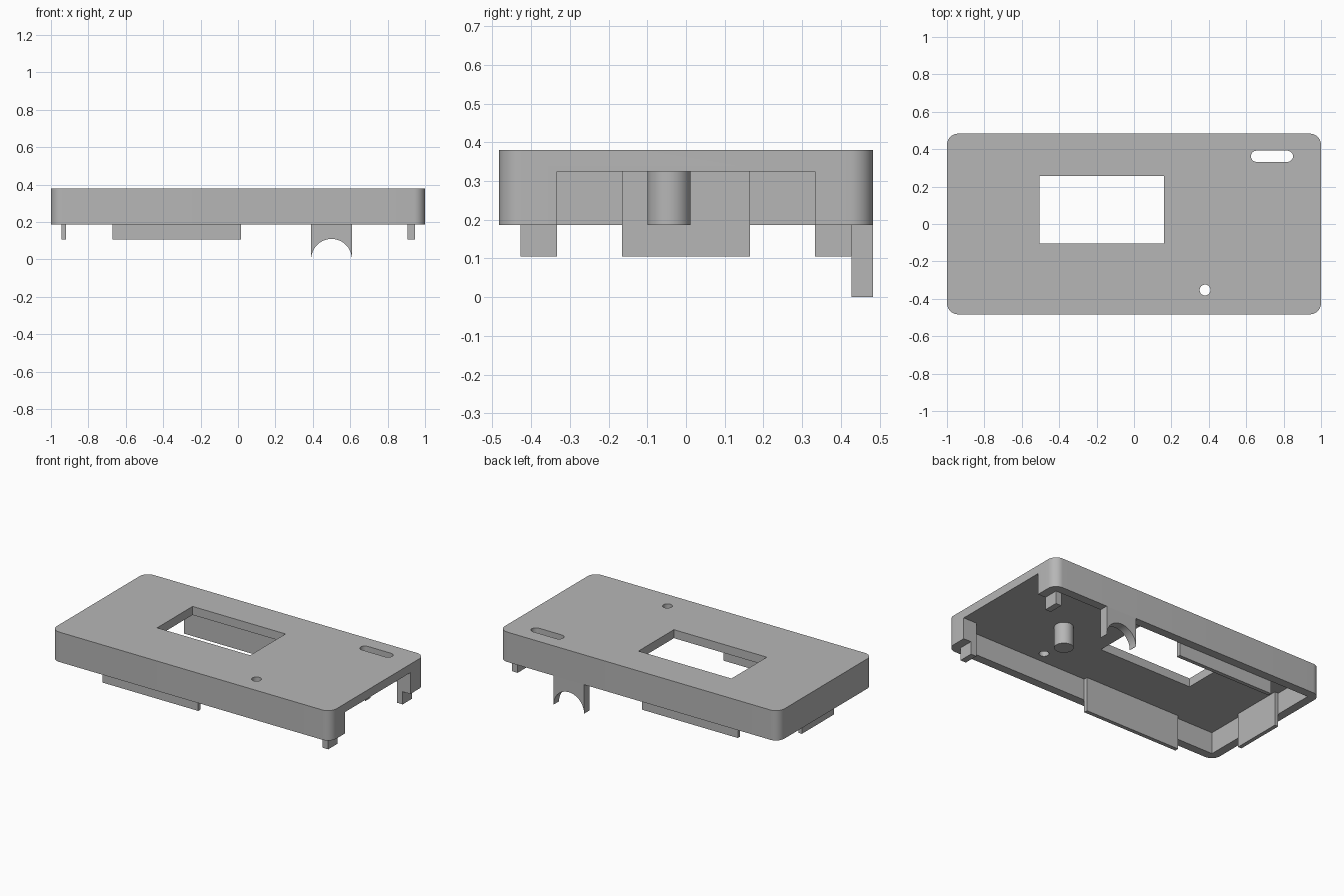
import bpy, bmesh
from math import sin, cos, pi, radians

cube = bpy.data.objects.get("Cube")
if cube:
    bpy.data.objects.remove(cube, do_unlink=True)

# One grey plastic
GREY = (0.47, 0.47, 0.47, 1)
mat = bpy.data.materials.new("grey plastic")
mat.diffuse_color = GREY
mat.use_nodes = True
mat.node_tree.nodes["Principled BSDF"].inputs["Base Color"].default_value = GREY

HX, HY = 1.0, 0.483          # half size of the shell
IX, IY = 0.945, 0.428        # half size of the cavity
RIM, CEIL, TOP = 0.187, 0.325, 0.38
TAB_Z = 0.105                # lower end of the locating tabs
OPEN_Y = 0.333               # half width of the end opening


def arc(cx, cy, r, start, end, n):
    angles = [radians(start + (end - start) * i / n) for i in range(n + 1)]
    return [(cx + r * cos(a), cy + r * sin(a)) for a in angles]


def rounded(x0, x1, y0, y1, r, n=10):
    return (arc(x1 - r, y1 - r, r, 0, 90, n) + arc(x0 + r, y1 - r, r, 90, 180, n)
            + arc(x0 + r, y0 + r, r, 180, 270, n) + arc(x1 - r, y0 + r, r, 270, 360, n))


def rect(x0, x1, y0, y1):
    return [(x0, y0), (x1, y0), (x1, y1), (x0, y1)]


def prism(name, outline, lo, hi, axis="z"):
    """Extrude an outline along z, or an x-z outline along y."""
    bm = bmesh.new()
    place = (lambda u, v: (u, v, lo)) if axis == "z" else (lambda u, v: (u, lo, v))
    face = bm.faces.new([bm.verts.new(place(u, v)) for u, v in outline])
    out = bmesh.ops.extrude_face_region(bm, geom=[face])
    offset = (0, 0, hi - lo) if axis == "z" else (0, hi - lo, 0)
    bmesh.ops.translate(bm, vec=offset,
                        verts=[g for g in out["geom"] if isinstance(g, bmesh.types.BMVert)])
    bmesh.ops.remove_doubles(bm, verts=bm.verts, dist=1e-5)
    bmesh.ops.recalc_face_normals(bm, faces=bm.faces)
    mesh = bpy.data.meshes.new(name)
    bm.to_mesh(mesh)
    bm.free()
    mesh.materials.append(mat)
    obj = bpy.data.objects.new(name, mesh)
    bpy.context.collection.objects.link(obj)
    return obj


def smooth(obj):
    bpy.ops.object.select_all(action="DESELECT")
    obj.select_set(True)
    bpy.context.view_layer.objects.active = obj
    bpy.ops.object.shade_smooth_by_angle(angle=radians(30))


def cut(obj, cutter):
    cutter.hide_render = True
    mod = obj.modifiers.new("cut", "BOOLEAN")
    mod.operation, mod.solver, mod.object = "DIFFERENCE", "EXACT", cutter
    bpy.ops.object.select_all(action="DESELECT")
    obj.select_set(True)
    bpy.context.view_layer.objects.active = obj
    bpy.ops.object.modifier_apply(modifier=mod.name)
    bpy.data.objects.remove(cutter, do_unlink=True)


# Shell: rounded block, hollow below, with one end open
shell = prism("lid_shell", rounded(-HX, HX, -HY, HY, 0.06), RIM, TOP)
cavity = [(-IX, -IY), (IX, -IY), (IX, -OPEN_Y), (HX + 0.1, -OPEN_Y),
          (HX + 0.1, OPEN_Y), (IX, OPEN_Y), (IX, IY), (-IX, IY)]
cut(shell, prism("cavity_cutter", cavity, 0.1, CEIL))

# Openings through the top
cut(shell, prism("window_cutter", rect(-0.505, 0.16, -0.105, 0.257), 0.3, 0.5))
cut(shell, prism("slot_cutter", arc(0.82, 0.362, 0.03, -90, 90, 12)
                 + arc(0.655, 0.362, 0.03, 90, 270, 12), 0.3, 0.5))
cut(shell, prism("hole_cutter", arc(0.38, -0.353, 0.029, 0, 360, 32), 0.3, 0.5))
smooth(shell)

# Locating tabs inside the walls
T = 0.025
prism("end_tab", rect(-IX, -IX + T, -0.165, 0.165), TAB_Z, CEIL)
for side, s in (("front", -1), ("back", 1)):
    y0, y1 = sorted((s * IY, s * (IY - T)))
    prism(side + "_tab", rect(-0.67, 0.015, y0, y1), TAB_Z, CEIL)
    y0, y1 = sorted((s * IY, s * OPEN_Y))
    prism(side + "_corner_tab", rect(0.905, IX, y0, y1), TAB_Z, CEIL)

# Arched saddle below the back wall
saddle = arc(0.5, 0, 0.109, 180, 0, 32) + [(0.61, 0), (0.61, RIM), (0.39, RIM), (0.39, 0)]
smooth(prism("cable_saddle", saddle, IY, HY, axis="y"))

# Round post under the top
smooth(prism("support_post", arc(0.49, -0.044, 0.056, 0, 360, 40), RIM, CEIL))
